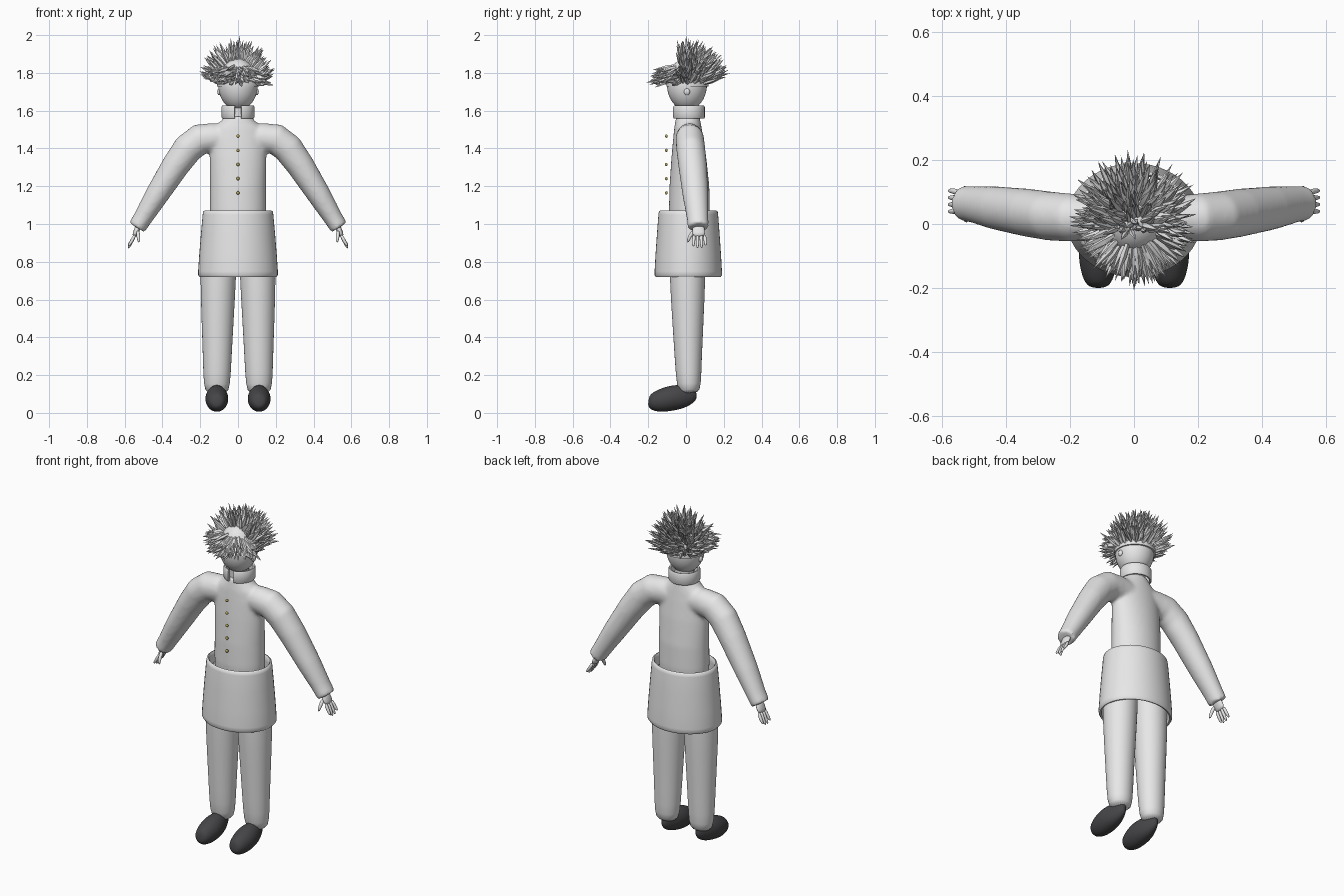
import bpy, bmesh, math, random
from mathutils import Vector

random.seed(7)
if "Cube" in bpy.data.objects:
    bpy.data.objects.remove(bpy.data.objects["Cube"])


def material(name, colour):
    m = bpy.data.materials.new(name)
    m.use_nodes = True
    m.diffuse_color = (*colour, 1)
    m.node_tree.nodes["Principled BSDF"].inputs["Base Color"].default_value = (*colour, 1)
    return m


grey = material("light grey", (0.8, 0.8, 0.8))
dark = material("dark leather", (0.06, 0.06, 0.065))
gold = material("gold", (0.5, 0.4, 0.1))
X, Y = Vector((1, 0, 0)), Vector((0, 1, 0))


def loft(bm, path, radii, ref=Y, n=20):
    """Capped tube of elliptical rings; radii are (across, along ref)."""
    pts = [Vector(p) for p in path]
    grow = 6 / (4 + 2 * math.cos(math.tau / n))
    rings = []
    for i, p in enumerate(pts):
        t = (pts[min(i + 1, len(pts) - 1)] - pts[max(i - 1, 0)]).normalized()
        v = (ref - t * ref.dot(t)).normalized()
        u = v.cross(t)
        a, b = radii[i]
        rings.append([bm.verts.new(p + grow * (u * a * math.cos(k * math.tau / n)
                                               + v * b * math.sin(k * math.tau / n)))
                      for k in range(n)])
    for r, s in zip(rings, rings[1:]):
        for k in range(n):
            j = (k + 1) % n
            bm.faces.new((r[k], r[j], s[j], s[k]))
    bm.faces.new(rings[0])
    bm.faces.new(rings[-1])


def band(bm, profile, cy, ky, gap=0.0, n=48):
    """Closed (radius, z) profile swept about the vertical, gap facing front."""
    steps = n + 1 if gap else n
    rings = []
    for i in range(steps):
        a = -math.pi / 2 + gap + (math.tau - 2 * gap) * i / n
        rings.append([bm.verts.new((r * math.cos(a), cy + ky * r * math.sin(a), z))
                      for r, z in profile])
    m = len(profile)
    for i in range(n):
        r, s = rings[i], rings[(i + 1) % steps]
        for k in range(m):
            bm.faces.new((r[k], s[k], s[(k + 1) % m], r[(k + 1) % m]))
    if gap:
        bm.faces.new(rings[0])
        bm.faces.new(rings[-1])


def ball(bm, centre, size, seg=24):
    made = bmesh.ops.create_uvsphere(bm, u_segments=seg, v_segments=seg // 2, radius=1)["verts"]
    for v in made:
        v.co = Vector(centre) + Vector(a * b for a, b in zip(v.co, size))


def finish(bm, name, mat, subsurf=0, angle=40):
    bmesh.ops.recalc_face_normals(bm, faces=bm.faces)
    me = bpy.data.meshes.new(name)
    bm.to_mesh(me)
    bm.free()
    me.materials.append(mat)
    me.shade_smooth()
    if angle:
        me.set_sharp_from_angle(angle=math.radians(angle))
    ob = bpy.data.objects.new(name, me)
    bpy.context.collection.objects.link(ob)
    if subsurf:
        mod = ob.modifiers.new("Smooth surface", "SUBSURF")
        mod.levels = mod.render_levels = subsurf
    return ob


# Jacket: torso and both sleeves fused into one smooth surface
bm = bmesh.new()
loft(bm, [(0, 0.018, 0.96), (0, 0.018, 1.07), (0, 0.018, 1.2), (0, 0.015, 1.35),
          (0, 0.012, 1.45), (0, 0.01, 1.51), (0, 0.01, 1.545), (0, 0.01, 1.57)],
     [(0.14, 0.1), (0.148, 0.108), (0.148, 0.105), (0.15, 0.092),
      (0.15, 0.08), (0.13, 0.072), (0.09, 0.066), (0.07, 0.062)], n=40)
for s in (1, -1):
    loft(bm, [(s * 0.06, 0.018, 1.455), (s * 0.13, 0.018, 1.457), (s * 0.2, 0.02, 1.45),
              (s * 0.265, 0.025, 1.4), (s * 0.33, 0.035, 1.31), (s * 0.43, 0.05, 1.153),
              (s * 0.505, 0.062, 1.03), (s * 0.535, 0.065, 0.982)],
         [(0.07, 0.065), (0.077, 0.07), (0.081, 0.075), (0.08, 0.076),
          (0.073, 0.075), (0.062, 0.068), (0.05, 0.057), (0.048, 0.055)], n=32)
jacket = finish(bm, "jacket", grey, angle=0)
fuse = jacket.modifiers.new("Fuse", "REMESH")
fuse.mode, fuse.voxel_size, fuse.use_smooth_shade = "VOXEL", 0.01, True
relax = jacket.modifiers.new("Relax", "SMOOTH")
relax.factor, relax.iterations = 0.5, 8

# Skirt of the coat, an open flared tube
bm = bmesh.new()
band(bm, [(0.204, 0.72), (0.211, 0.73), (0.211, 0.75), (0.205, 0.84), (0.196, 0.95),
          (0.187, 1.05), (0.184, 1.067), (0.175, 1.072), (0.168, 1.062),
          (0.168, 1.04), (0.19, 0.75), (0.195, 0.722)], 0.012, 0.845)
finish(bm, "coat_skirt", grey, angle=60)

# Stand-up collar, split at the front
bm = bmesh.new()
band(bm, [(0.083, 1.558), (0.087, 1.564), (0.087, 1.62), (0.083, 1.628),
          (0.074, 1.625), (0.074, 1.56)], 0.015, 0.97, gap=0.2)
finish(bm, "collar", grey)

# Coat buttons
bm = bmesh.new()
for i in range(5):
    ball(bm, (0, -0.104, 1.465 - 0.075 * i), (0.009, 0.007, 0.009), 12)
finish(bm, "buttons", gold)

# Legs and shoes
for side, s in (("left", 1), ("right", -1)):
    bm = bmesh.new()
    loft(bm, [(s * 0.09, 0.01, 1.04), (s * 0.1, 0.008, 0.9), (s * 0.105, 0.008, 0.72),
              (s * 0.108, 0.01, 0.5), (s * 0.11, 0.012, 0.28),
              (s * 0.112, 0.015, 0.14), (s * 0.112, 0.02, 0.1)],
         [(0.085, 0.09), (0.094, 0.094), (0.095, 0.095), (0.085, 0.083),
          (0.075, 0.071), (0.07, 0.064), (0.054, 0.048)], n=24)
    finish(bm, side + "_leg", grey, subsurf=1, angle=0)

    bm = bmesh.new()
    loft(bm, [(s * 0.112, -0.2, 0.06), (s * 0.112, -0.185, 0.057), (s * 0.112, -0.14, 0.062),
              (s * 0.112, -0.08, 0.078), (s * 0.112, -0.02, 0.087),
              (s * 0.112, 0.035, 0.1), (s * 0.112, 0.055, 0.105)],
         [(0.022, 0.022), (0.044, 0.042), (0.06, 0.057), (0.067, 0.063),
          (0.063, 0.05), (0.046, 0.026), (0.02, 0.01)], ref=X)
    # ref lies across the foot, so swap so that height uses the second value
    finish(bm, side + "_shoe", dark, subsurf=2, angle=0)

    # Hand: palm, four fingers and a thumb
    bm = bmesh.new()
    loft(bm, [(s * 0.52, 0.065, 1.0), (s * 0.535, 0.066, 0.97), (s * 0.552, 0.07, 0.93)],
         [(0.016, 0.026), (0.016, 0.034), (0.012, 0.036)], n=14)
    for i, reach in enumerate((0.88, 0.868, 0.87, 0.885)):
        y = 0.043 + 0.018 * i
        loft(bm, [(s * 0.545, y, 0.945), (s * 0.562, y + 0.003 * (i - 1), 0.91),
                  (s * 0.582, y + 0.004 * (i - 1), reach)],
             [(0.009, 0.009), (0.009, 0.009), (0.006, 0.006)], n=8)
    loft(bm, [(s * 0.53, 0.045, 0.965), (s * 0.528, 0.018, 0.935), (s * 0.524, 0.008, 0.9)],
         [(0.01, 0.011), (0.01, 0.01), (0.006, 0.006)], n=8)
    finish(bm, side + "_hand", grey, subsurf=1, angle=0)

    # Ear
    bm = bmesh.new()
    ball(bm, (s * 0.1, 0.005, 1.7), (0.01, 0.016, 0.018), 16)
    finish(bm, side + "_ear", grey)

# Neck and head
bm = bmesh.new()
loft(bm, [(0, 0.015, 1.52), (0, 0.015, 1.58), (0, 0.01, 1.67)], [(0.052, 0.052)] * 3)
finish(bm, "neck", grey)
bm = bmesh.new()
ball(bm, (0, 0.005, 1.74), (0.105, 0.106, 0.138), 40)
finish(bm, "head", grey)

# Scalp cap with a hard rim
bm = bmesh.new()
ball(bm, (0, 0.008, 1.735), (0.112, 0.112, 0.14), 40)
bmesh.ops.bisect_plane(bm, geom=bm.verts[:] + bm.edges[:] + bm.faces[:],
                       plane_co=(0, 0, 1.728), plane_no=(0, 0, 1), clear_inner=True)
bmesh.ops.holes_fill(bm, edges=[e for e in bm.edges if e.is_boundary])
finish(bm, "scalp", grey)


def spike(bm, root, tip, width):
    """Leaf-shaped pointed tuft with five sides."""
    root, tip = Vector(root), Vector(tip)
    d = (tip - root).normalized()
    u = d.orthogonal().normalized()
    w = d.cross(u)
    rings = [[bm.verts.new(root.lerp(tip, f) + width * g * (u * math.cos(k * math.tau / 5)
                                                            + w * math.sin(k * math.tau / 5)))
              for k in range(5)] for f, g in ((0, 0.6), (0.35, 1), (0.7, 0.55))]
    end = bm.verts.new(tip)
    for k in range(5):
        j = (k + 1) % 5
        for r, q in zip(rings, rings[1:]):
            bm.faces.new((r[k], r[j], q[j], q[k]))
        bm.faces.new((rings[-1][k], rings[-1][j], end))
    bm.faces.new(rings[0])


# Upright tufts over the crown, sides and back
bm = bmesh.new()
count = 330
for i in range(count):
    z = i / count
    a = i * math.pi * (3 - math.sqrt(5))
    d = Vector((math.sqrt(1 - z * z) * math.cos(a), math.sqrt(1 - z * z) * math.sin(a), z))
    if d.y < -0.3:
        continue
    root = Vector((0, 0.008, 1.74)) + Vector((d.x * 0.1, d.y * 0.1, d.z * 0.125))
    d += Vector(random.uniform(-0.13, 0.13) for _ in range(3))
    d.z = max(d.z, 0.0)
    reach = random.uniform(0.165, 0.215)
    spike(bm, root, Vector((0, 0.022, 1.775)) + d.normalized() * reach,
          random.uniform(0.009, 0.014))
spike(bm, (0, 0.01, 1.85), (0.01, 0.0, 2.0), 0.012)

# Fringe sweeping forward over the brow
for i in range(120):
    a = math.radians(random.uniform(-80, 80))
    h = random.random()
    r0, r1 = 0.105 - 0.05 * h, random.uniform(0.15, 0.2)
    spike(bm, (r0 * math.sin(a), -r0 * math.cos(a), 1.75 + 0.09 * h),
          (r1 * math.sin(a), -r1 * math.cos(a), 1.735 + 0.07 * h + random.uniform(-0.015, 0.02)),
          random.uniform(0.009, 0.014))
spike(bm, (0, -0.09, 1.77), (0, -0.21, 1.75), 0.012)
finish(bm, "spiky_hair", grey, angle=50)
